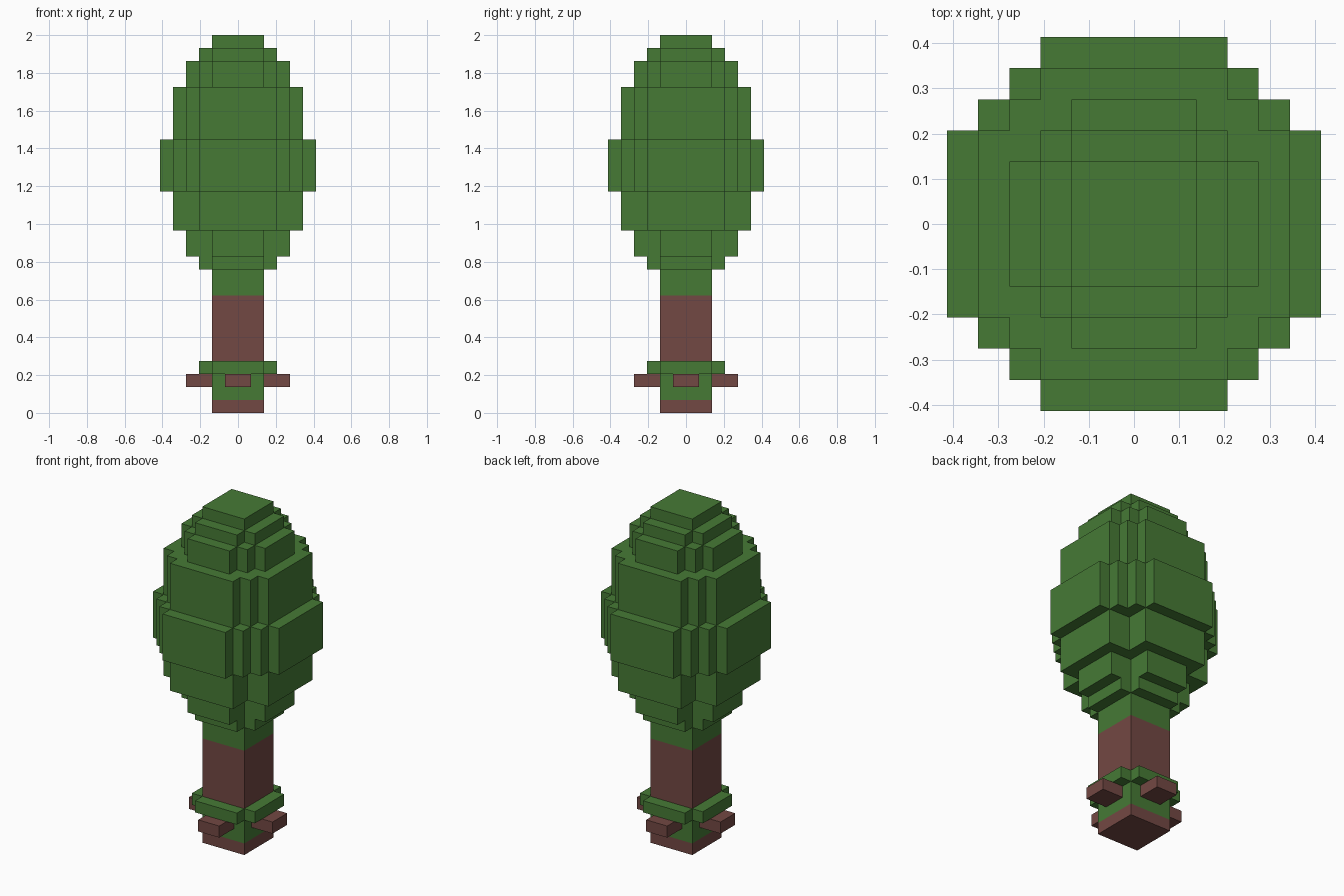
import bpy
import bmesh

if "Cube" in bpy.data.objects:
    bpy.data.objects.remove(bpy.data.objects["Cube"], do_unlink=True)

U = 2 / 29  # side of one block


def material(name, rgb):
    mat = bpy.data.materials.new(name)
    mat.use_nodes = True
    mat.diffuse_color = (*rgb, 1)
    mat.node_tree.nodes["Principled BSDF"].inputs["Base Color"].default_value = (*rgb, 1)
    return mat


GREEN = material("leaf green", (0.061, 0.195, 0.036))
BROWN = material("bark brown", (0.171, 0.065, 0.056))


def outline(half, inner):
    """Stepped outline, repeated in four quarter turns; inner is the flat half width."""
    quarter = []
    for corner in inner:
        if quarter:
            quarter.append((corner[0], quarter[-1][1]))
        quarter.append(corner)
    points = []
    for _ in range(4):
        points += quarter
        quarter = [(-y, x) for x, y in quarter]
    return points


def stepped(half, flat, plus=False):
    """Corners from the side arm to the back arm; a plus has a single deep notch."""
    if plus:
        corners = [(half, flat), (flat, half)]
    else:
        corners = [(half - i, flat + i) for i in range(half - flat + 1)]
    return outline(half, corners)


def stack(bm, points, levels):
    """Closed column of the outline with a loop of vertices at each level."""
    rings = [[bm.verts.new((x * U, y * U, z * U)) for x, y in points] for z in levels]
    bm.faces.new(rings[0][::-1])
    bm.faces.new(rings[-1])
    n = len(points)
    for low, high in zip(rings, rings[1:]):
        for i in range(n):
            j = (i + 1) % n
            bm.faces.new((low[i], low[j], high[j], high[i]))


def finish(bm, name, *mats):
    mesh = bpy.data.meshes.new(name)
    bm.to_mesh(mesh)
    bm.free()
    for mat in mats:
        mesh.materials.append(mat)
    obj = bpy.data.objects.new(name, mesh)
    bpy.context.collection.objects.link(obj)
    return obj


# Crown: tiers as (bottom, top, half width, flat half width, plus shaped)
TIERS = [
    (11, 12, 3, 2, True),
    (12, 14, 4, 2, True),
    (14, 17, 5, 3, True),
    (17, 21, 6, 3, False),
    (21, 25, 5, 3, False),
    (25, 27, 4, 2, False),
    (27, 28, 3, 2, True),
    (28, 29, 2, 2, False),
]
bm = bmesh.new()
for bottom, top, half, flat, plus in TIERS:
    stack(bm, stepped(half, flat, plus), (bottom, top))
finish(bm, "crown", GREEN)

# Trunk: one square column with green bands by height
bm = bmesh.new()
stack(bm, stepped(2, 2), (0, 1, 4, 9, 11))
for face in bm.faces:
    z = face.calc_center_median().z / U
    face.material_index = 1 if 1 < z < 4 or z > 9 else 0
finish(bm, "trunk", BROWN, GREEN)

# Collar around the trunk
bm = bmesh.new()
stack(bm, stepped(3, 2, True), (3, 4))
finish(bm, "collar", GREEN)

# Pegs on the four sides, under the collar
for name, dx, dy in (("left", 1, 0), ("right", -1, 0), ("back", 0, 1), ("front", 0, -1)):
    bm = bmesh.new()
    square = [(3 * dx + x, 3 * dy + y) for x, y in stepped(1, 1)]
    stack(bm, square, (2, 3))
    finish(bm, name + "_peg", BROWN)
